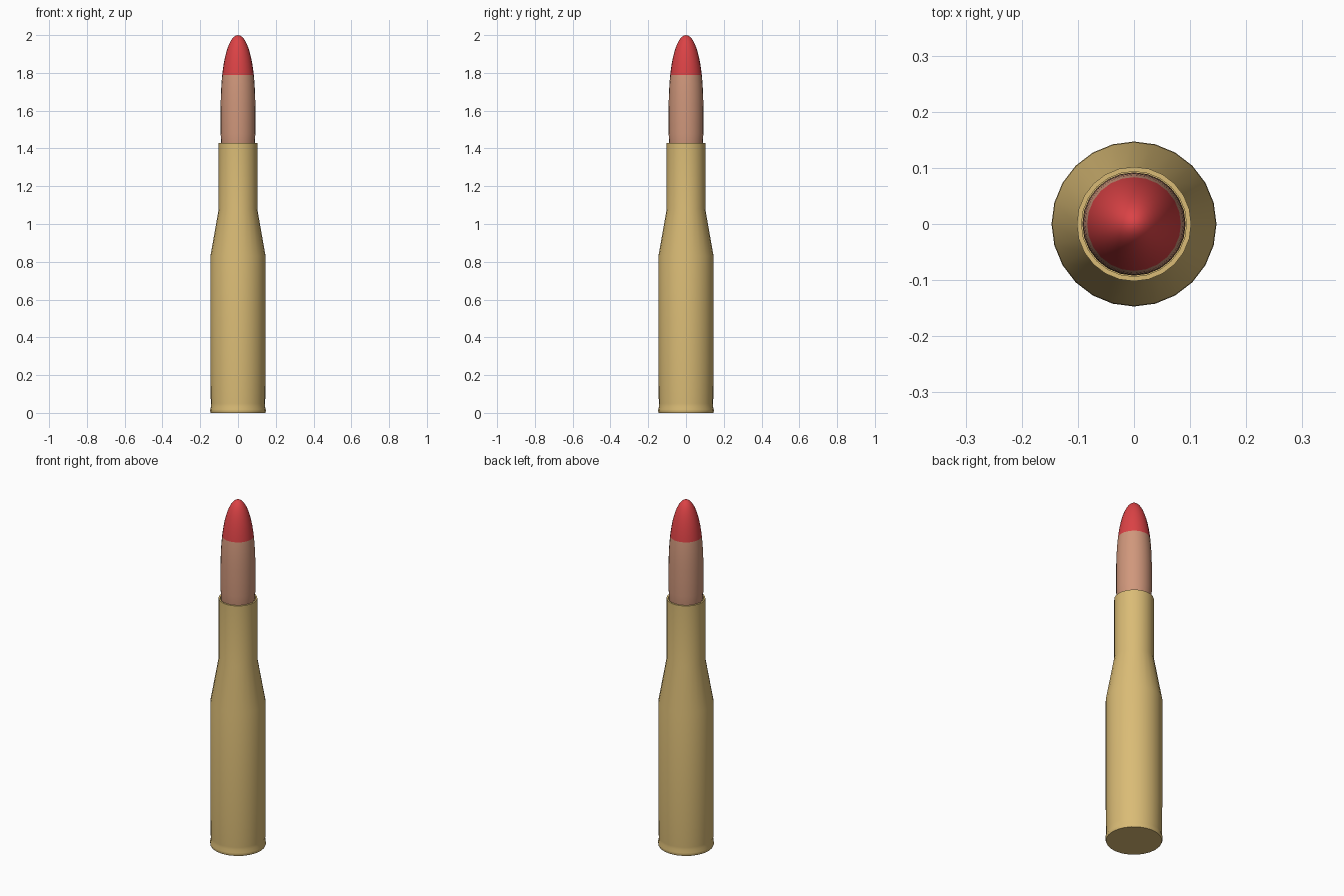
import bpy, bmesh, math

cube = bpy.data.objects.get("Cube")
if cube:
    bpy.data.objects.remove(cube, do_unlink=True)


def material(name, rgb):
    mat = bpy.data.materials.new(name)
    mat.use_nodes = True
    mat.diffuse_color = (*rgb, 1)
    mat.node_tree.nodes["Principled BSDF"].inputs["Base Color"].default_value = (*rgb, 1)
    return mat


brass = material("brass", (0.70, 0.50, 0.18))
copper = material("copper", (0.63, 0.31, 0.20))
red = material("red", (0.71, 0.055, 0.06))


def lathe(name, profile, mats, sides=24):
    """Turn a profile of (radius, height) points around the z axis."""
    bm = bmesh.new()
    verts = [bm.verts.new((r, 0, z)) for r, z in profile]
    edges = [bm.edges.new(pair) for pair in zip(verts, verts[1:])]
    bmesh.ops.spin(bm, geom=verts + edges, cent=(0, 0, 0), axis=(0, 0, 1),
                   angle=math.tau, steps=sides, use_merge=True)
    bmesh.ops.remove_doubles(bm, verts=bm.verts, dist=1e-5)
    bmesh.ops.recalc_face_normals(bm, faces=bm.faces)
    mesh = bpy.data.meshes.new(name)
    bm.to_mesh(mesh)
    bm.free()
    for mat in mats:
        mesh.materials.append(mat)
    obj = bpy.data.objects.new(name, mesh)
    bpy.context.collection.objects.link(obj)
    bpy.ops.object.select_all(action="DESELECT")
    obj.select_set(True)
    bpy.context.view_layer.objects.active = obj
    bpy.ops.object.shade_smooth_by_angle(angle=math.radians(35))
    return obj


# Casing: base, bevelled rim, body, shoulder, neck and open mouth
lathe("casing", [
    (0, 0), (0.144, 0), (0.147, 0.008), (0.147, 0.018), (0.143, 0.034),
    (0.144, 0.05), (0.146, 0.23), (0.146, 0.83), (0.102, 1.08),
    (0.102, 1.43), (0.0935, 1.43), (0.0935, 1.36), (0, 1.36),
], [brass])

# Bullet: tapered tail, straight shank and rounded nose with a painted tip
RADIUS, SHANK_TOP, TIP_START, TOP = 0.092, 1.58, 1.79, 2.0
nose_len = TOP - SHANK_TOP
points = [(0, 1.38), (0.082, 1.38), (0.089, 1.43), (RADIUS, 1.48)]
for i in range(17):
    t = math.sin(i / 16 * math.pi / 2)
    points.append((RADIUS * math.sqrt(max(0, 1 - t ** 2.5)), SHANK_TOP + nose_len * t))
t = (TIP_START - SHANK_TOP) / nose_len
points.append((RADIUS * math.sqrt(1 - t ** 2.5), TIP_START))
points[1:] = sorted(points[1:], key=lambda p: p[1])
bullet = lathe("bullet", points, [copper, red])
for face in bullet.data.polygons:
    face.material_index = int(face.center.z > TIP_START)
